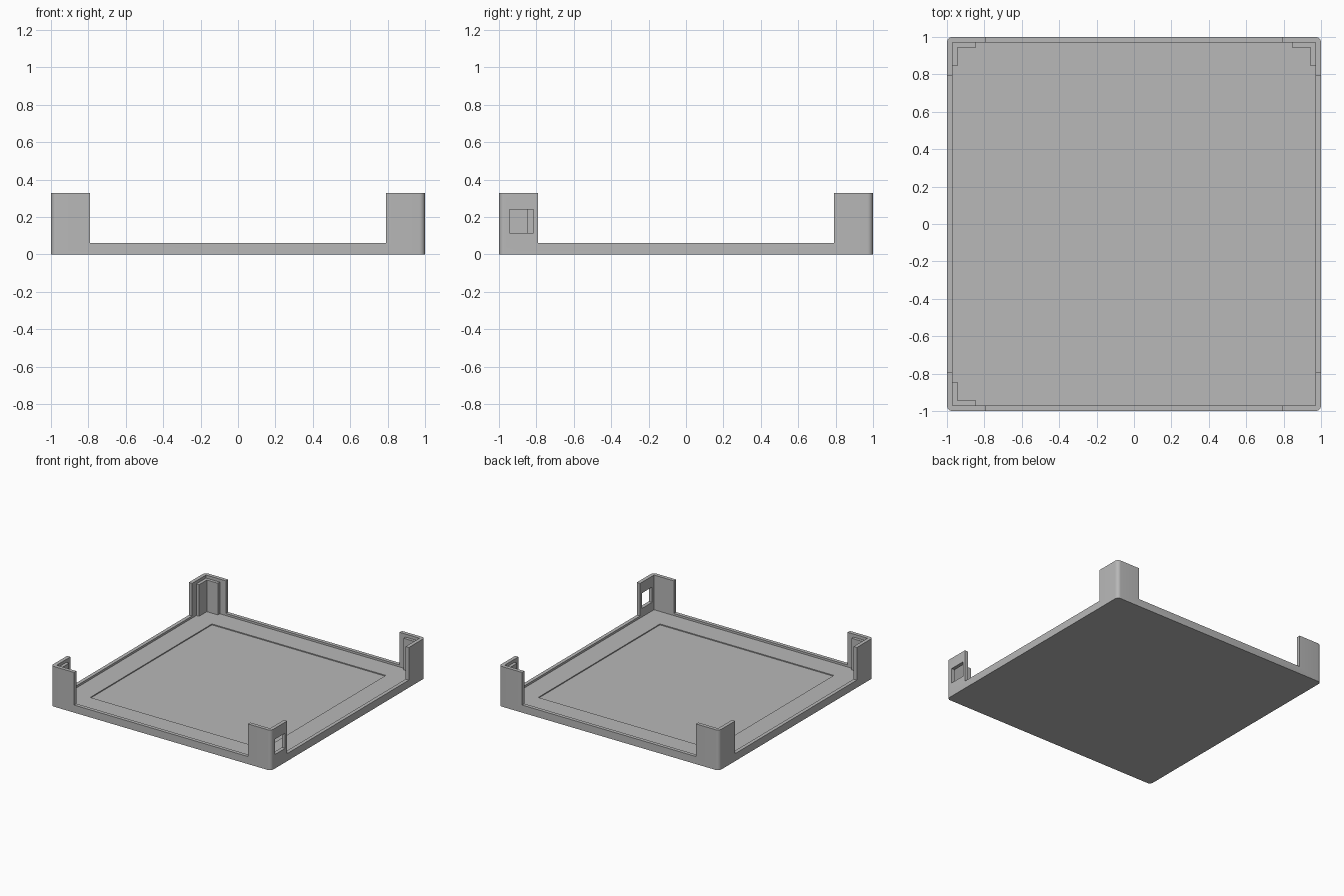
import bpy
import bmesh
from mathutils import Matrix, Vector

old = bpy.data.objects.get("Cube")
if old:
    bpy.data.objects.remove(old, do_unlink=True)

grey = bpy.data.materials.new("plain grey")
grey.use_nodes = True
colour = (0.48, 0.48, 0.48, 1)
grey.diffuse_color = colour
grey.node_tree.nodes["Principled BSDF"].inputs["Base Color"].default_value = colour

HEIGHT, RIM, FLOOR, RECESS = 0.33, 0.062, 0.045, 0.037
INNER, GAP = 0.97, 0.79      # inside of the walls, half the opening between posts


def add_object(name, bm):
    bmesh.ops.recalc_face_normals(bm, faces=bm.faces)
    mesh = bpy.data.meshes.new(name)
    bm.to_mesh(mesh)
    bm.free()
    mesh.materials.append(grey)
    obj = bpy.data.objects.new(name, mesh)
    bpy.context.collection.objects.link(obj)
    return obj


def box(name, low, high, corner_radius=0):
    low, high = Vector(low), Vector(high)
    bm = bmesh.new()
    place = Matrix.Translation((low + high) / 2) @ Matrix.Diagonal((high - low).to_4d())
    bmesh.ops.create_cube(bm, size=1, matrix=place)
    if corner_radius:
        upright = [e for e in bm.edges
                   if abs(e.verts[0].co.z - e.verts[1].co.z) > 0.01]
        bmesh.ops.bevel(bm, geom=upright, offset=corner_radius, segments=6,
                        profile=0.5, affect='EDGES')
    return add_object(name, bm)


def cut(target, low, high):
    cutter = box("cutter", low, high)
    cutter.hide_render = True
    mod = target.modifiers.new("cut", 'BOOLEAN')
    mod.operation, mod.solver, mod.object = 'DIFFERENCE', 'EXACT', cutter
    bpy.context.view_layer.objects.active = target
    bpy.ops.object.modifier_apply(modifier=mod.name)
    bpy.data.objects.remove(cutter, do_unlink=True)


# Tray: a rounded block hollowed out, with walls lowered between the corner posts
tray = box("tray_with_corner_posts", (-1, -1, 0), (1, 1, HEIGHT), 0.03)
cut(tray, (-INNER, -INNER, FLOOR), (INNER, INNER, 1))
cut(tray, (-GAP, -2, RIM), (GAP, 2, 1))
cut(tray, (-2, -GAP, RIM), (2, GAP, 1))
# Shallow floor recess
cut(tray, (-GAP, -GAP, RECESS), (GAP, GAP, 1))
# Window through one post
cut(tray, (0.9, -0.945, 0.115), (1.1, -0.815, 0.24))

# L-shaped guides inside the three other posts
OUT, IN, END = INNER + 0.005, 0.945, 0.845
profile = [(OUT, OUT), (END, OUT), (END, IN), (IN, IN), (IN, END), (OUT, END)]
for name, sx, sy in (("back_left", 1, 1), ("back_right", -1, 1), ("front_right", -1, -1)):
    bm = bmesh.new()
    base = bm.faces.new([bm.verts.new((sx * x, sy * y, FLOOR - 0.005)) for x, y in profile])
    top = bmesh.ops.extrude_face_region(bm, geom=[base])["geom"]
    bmesh.ops.translate(bm, vec=(0, 0, HEIGHT - 0.02 - FLOOR),
                        verts=[v for v in top if isinstance(v, bmesh.types.BMVert)])
    add_object(name + "_guide", bm)

# Smooth only the rounded corners
bpy.ops.object.select_all(action='DESELECT')
tray.select_set(True)
bpy.context.view_layer.objects.active = tray
bpy.ops.object.shade_smooth_by_angle(angle=0.6)
